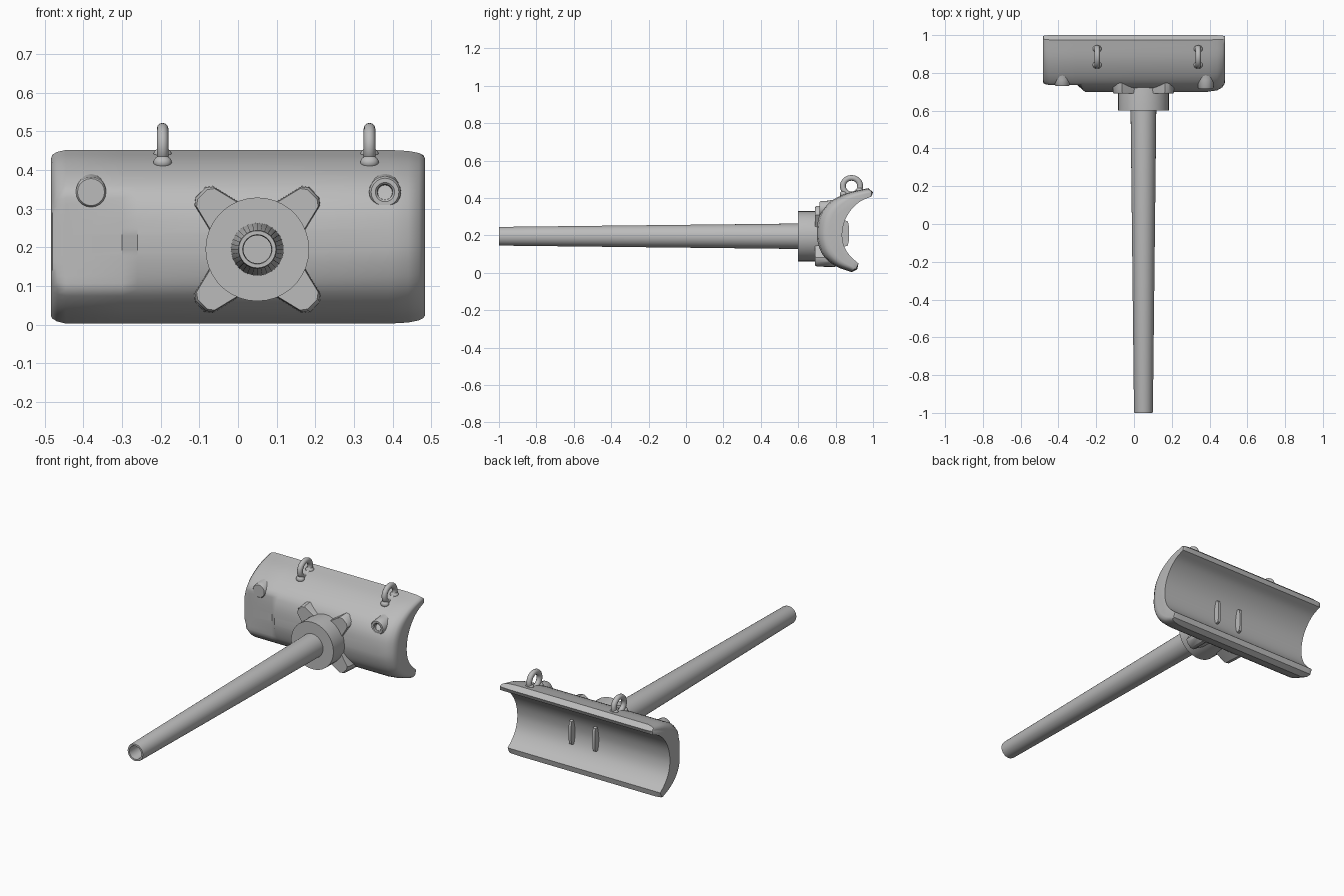
import bpy, bmesh, math
from mathutils import Vector

if "Cube" in bpy.data.objects:
    bpy.data.objects.remove(bpy.data.objects["Cube"])

grey = bpy.data.materials.new("plain grey")
grey.diffuse_color = (0.5, 0.5, 0.5, 1)
grey.use_nodes = True
grey.node_tree.nodes["Principled BSDF"].inputs["Base Color"].default_value = grey.diffuse_color
CX, CZ = 0.05, 0.195          # handle axis


def finish(name, bm, angle=35):
    bmesh.ops.remove_doubles(bm, verts=bm.verts, dist=1e-5)
    bmesh.ops.recalc_face_normals(bm, faces=bm.faces)
    me = bpy.data.meshes.new(name)
    bm.to_mesh(me)
    bm.free()
    ob = bpy.data.objects.new(name, me)
    bpy.context.collection.objects.link(ob)
    me.materials.append(grey)
    bpy.ops.object.select_all(action='DESELECT')
    ob.select_set(True)
    bpy.context.view_layer.objects.active = ob
    bpy.ops.object.shade_smooth_by_angle(angle=math.radians(angle))
    return ob


def loft(name, rings, angle=35):
    """Skin a list of closed rings and cap both ends."""
    bm = bmesh.new()
    vs = [[bm.verts.new(p) for p in r] for r in rings]
    n = len(vs[0])
    for a, b in zip(vs, vs[1:]):
        for i in range(n):
            j = (i + 1) % n
            bm.faces.new((a[i], a[j], b[j], b[i]))
    bm.faces.new(vs[0])
    bm.faces.new(vs[-1])
    return finish(name, bm, angle)


def turned(name, x, z, profile, sides):
    """Lathe (radius, y) pairs around an axis along y."""
    step = math.tau / sides
    return loft(name, [[(x + r * math.cos(i * step), y, z + r * math.sin(i * step))
                        for i in range(sides)] for r, y in profile])


def smooth_path(pts, sub=4):
    """Catmull-Rom through the points."""
    p = [Vector(q) for q in pts]
    p = [2 * p[0] - p[1]] + p + [2 * p[-1] - p[-2]]
    out = []
    for i in range(1, len(p) - 2):
        a, b, c, d = p[i - 1:i + 3]
        for k in range(sub):
            t = k / sub
            out.append(0.5 * (2 * b + (c - a) * t + (2 * a - 5 * b + 4 * c - d) * t * t
                              + (3 * b - a - 3 * c + d) * t ** 3))
    return out + [p[-2]]


# Curved shell: matched outer and inner (y, z) outlines, lofted along x
outer = smooth_path([(0.885, 0.003), (0.80, 0.035), (0.735, 0.09), (0.705, 0.16),
                     (0.70, 0.23), (0.715, 0.31), (0.765, 0.375), (0.86, 0.425), (0.975, 0.452)])
inner = smooth_path([(0.922, 0.05), (0.882, 0.085), (0.853, 0.125), (0.838, 0.17),
                     (0.836, 0.22), (0.85, 0.28), (0.882, 0.335), (0.93, 0.38), (0.99, 0.407)])


def section(x, keep, front):
    ring = []
    for o, i in zip(outer, inner):
        p = i + (o - i) * keep
        ring.append((x, max(p.x, front), p.y))
    mid = (outer[-1] + inner[-1]) / 2 + Vector((0.018, 0)) * keep
    ring.append((x, mid.x, mid.y))
    ring += [(x, p.x, p.y) for p in reversed(inner)]
    low = (outer[0] + inner[0]) / 2 + Vector((0.012, -0.008)) * keep
    return ring + [(x, low.x, low.y)]


stations = [(-0.483, 0.52, 0.75), (-0.48, 0.72, 0.745), (-0.468, 0.88, 0.74),
            (-0.445, 1, 0.735), (-0.30, 1, 0.735), (-0.26, 1, 0.70), (0.39, 1, 0.70),
            (0.44, 0.94, 0.70), (0.468, 0.82, 0.70), (0.48, 0.68, 0.70), (0.483, 0.52, 0.70)]
loft("curved_shell", [section(*s) for s in stations], 40)

# Tapered hollow handle
turned("handle", CX, CZ, [(0.036, 0.55), (0.036, -0.99), (0.038, -1), (0.048, -1), (0.05, -0.992),
                          (0.068, 0.6), (0.068, 0.66)], 32)

# Socket collar and its four corner lugs
turned("socket_collar", CX, CZ, [(0.134, 0.60), (0.134, 0.69), (0.125, 0.80)], 36)
lug = [(0.09, -0.06), (0.15, -0.045), (0.195, -0.034), (0.207, -0.018),
       (0.207, 0.018), (0.195, 0.034), (0.15, 0.045), (0.09, 0.06)]
for k in range(4):
    a = math.radians(45 + 90 * k)
    ca, sa = math.cos(a), math.sin(a)
    loft("corner_lug", [[(CX + (u * ca - v * sa) * s, y, CZ + (u * sa + v * ca) * s)
                         for u, v in lug] for y, s in ((0.69, 0.97), (0.70, 1), (0.80, 1.02))])

# Bosses on the front: plain on one side, bored on the other
turned("plain_boss", -0.38, 0.343, [(0.035, 0.73), (0.039, 0.735), (0.041, 0.76), (0.05, 0.80)], 20)
turned("bored_boss", 0.38, 0.343, [(0.018, 0.75), (0.02, 0.72), (0.025, 0.715), (0.036, 0.715),
                                   (0.041, 0.722), (0.042, 0.76), (0.05, 0.80)], 20)

# Hanging eyelets on the top edge, each with flared feet
for x in (-0.195, 0.34):
    rings, N, M = [], 32, 12
    bm = bmesh.new()
    for i in range(N):
        a = math.tau * i / N
        ring = []
        for j in range(M):
            b = math.tau * j / M
            r = 0.044 + 0.015 * math.cos(b)
            ring.append(bm.verts.new((x + 0.015 * math.sin(b), 0.885 + 1.05 * r * math.cos(a),
                                      0.463 + r * math.sin(a))))
        rings.append(ring)
    for i in range(N):
        p, q = rings[i], rings[(i + 1) % N]
        for j in range(M):
            k = (j + 1) % M
            bm.faces.new((p[j], p[k], q[k], q[j]))
    finish("hanging_eyelet", bm)
    for y, z in ((0.842, 0.42), (0.928, 0.44)):
        bm = bmesh.new()
        bmesh.ops.create_uvsphere(bm, u_segments=16, v_segments=8, radius=1)
        for v in bm.verts:
            v.co = Vector((x + v.co.x * 0.024, y + v.co.y * 0.02, z + v.co.z * 0.018))
        finish("eyelet_foot", bm)

# Two thin ribs inside the shell
for x in (CX - 0.075, CX + 0.075):
    rib = [(0.83, 0.135), (0.865, 0.145), (0.871, 0.17), (0.871, 0.25), (0.865, 0.275), (0.83, 0.285)]
    loft("inner_rib", [[(x + s * 0.008, y, z) for y, z in rib] for s in (-1, 1)])
